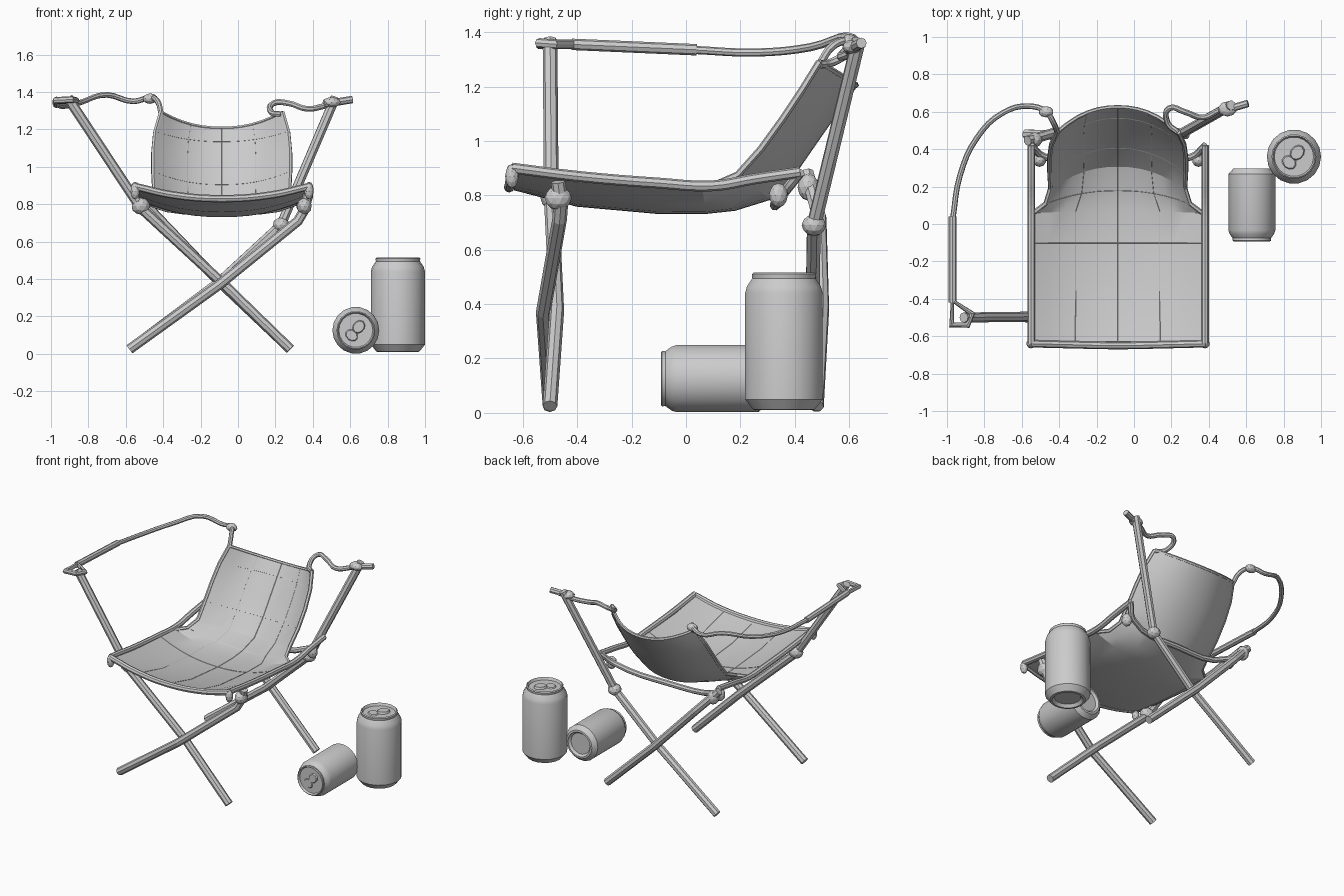
import bpy, bmesh, math
from mathutils import Vector, Matrix

if "Cube" in bpy.data.objects:
    bpy.data.objects.remove(bpy.data.objects["Cube"])


def mesh_object(name, bm):
    bmesh.ops.recalc_face_normals(bm, faces=bm.faces)
    me = bpy.data.meshes.new(name)
    bm.to_mesh(me)
    bm.free()
    ob = bpy.data.objects.new(name, me)
    bpy.context.collection.objects.link(ob)
    return ob


def activate(ob):
    bpy.ops.object.select_all(action='DESELECT')
    ob.select_set(True)
    bpy.context.view_layer.objects.active = ob


def tube(name, pts, r, smooth=False, closed=False, res=2):
    cu = bpy.data.curves.new(name, 'CURVE')
    cu.dimensions = '3D'
    cu.bevel_depth = r
    cu.bevel_resolution = res
    cu.use_fill_caps = True
    cu.resolution_u = 4
    if smooth:
        sp = cu.splines.new('BEZIER')
        sp.bezier_points.add(len(pts) - 1)
        for bp, p in zip(sp.bezier_points, pts):
            bp.co = p
            bp.handle_left_type = bp.handle_right_type = 'AUTO'
    else:
        sp = cu.splines.new('POLY')
        sp.points.add(len(pts) - 1)
        for sp_p, p in zip(sp.points, pts):
            sp_p.co = (*p, 1)
    sp.use_cyclic_u = closed
    sp.use_smooth = False
    ob = bpy.data.objects.new(name, cu)
    bpy.context.collection.objects.link(ob)
    activate(ob)
    bpy.ops.object.convert(target='MESH')
    return bpy.context.object


def knot(name, loc, size):
    bm = bmesh.new()
    bmesh.ops.create_icosphere(bm, subdivisions=2, radius=1)
    bm.transform(Matrix.Translation(loc) @ Matrix.Diagonal((*size, 1)))
    return mesh_object(name, bm)


# Crossed legs: the left front and right rear poles run up past the seat
legs = {
    "front_tall_leg": [(-.91, -.5, 1.37), (-.52, -.495, .78), (-.08, -.475, .375), (.28, -.5, .025)],
    "front_short_leg": [(-.58, -.5, .025), (-.1, -.525, .37), (.32, -.465, .71), (.355, -.46, .77), (.375, -.47, .85)],
    "rear_tall_leg": [(.52, .635, 1.37), (.23, .47, .69), (-.1, .465, .385), (-.58, .48, .025)],
    "rear_short_leg": [(-.57, .445, .88), (-.42, .49, .72), (-.1, .5, .385), (.28, .48, .025)],
}
for name, pts in legs.items():
    tube(name, pts, .027)

# Lashings where poles meet the seat frame
for i, (loc, size) in enumerate([
        ((-.52, -.49, .79), (.05, .045, .045)), ((.355, -.47, .79), (.04, .05, .045)),
        ((.23, .47, .69), (.045, .045, .04)), ((-.53, .45, .83), (.04, .04, .05)),
        ((.345, .34, .80), (.035, .035, .045)), ((-.505, .34, .80), (.035, .035, .045)),
        ((-.55, -.64, .87), (.025, .025, .045)), ((.38, -.64, .87), (.025, .025, .045))]):
    knot(f"lashing_{i + 1}", loc, size)

# Seat frame: side rails and sagging cross bars
rail = [(-.64, .9), (-.4, .87), (-.1, .845), (.1, .835), (.25, .86), (.42, .885)]
for side, x in (("left", -.55), ("right", .38)):
    tube(f"{side}_seat_rail", [(x, y, z) for y, z in rail], .02, smooth=True)
tube("front_seat_bar", [(-.55, -.64, .895), (-.35, -.645, .85), (-.085, -.65, .83),
                        (.18, -.645, .85), (.38, -.64, .895)], .02, smooth=True)
tube("rear_seat_bar", [(-.55, .42, .885), (-.48, .36, .81), (-.085, .33, .765),
                       (.31, .36, .81), (.38, .42, .885)], .019, smooth=True)

# Sling: rows of half width, centre y z, edge y z, from the seat front to the back top
rows = [(.455, -.63, .825, -.63, .89), (.45, -.4, .765, -.4, .855), (.45, -.1, .738, -.1, .835),
        (.45, .07, .738, .06, .828), (.385, .18, .75, .11, .84), (.36, .31, .79, .19, .875),
        (.365, .41, .9, .275, .97), (.365, .5, 1.03, .355, 1.08), (.355, .57, 1.13, .425, 1.185),
        (.325, .625, 1.205, .49, 1.29)]


def sling(u, v):
    i = min(int(v), len(rows) - 2)
    hw, cy, cz, ey, ez = Vector(rows[i]).lerp(Vector(rows[i + 1]), v - i)
    k = abs(u) ** 2.2
    return Vector((-.087 + hw * u, cy + (ey - cy) * k, cz + (ez - cz) * k))


bm = bmesh.new()
N, last = 12, len(rows) - 1
grid = [[bm.verts.new(sling(2 * i / N - 1, v)) for i in range(N + 1)] for v in range(last + 1)]
for a, b in zip(grid, grid[1:]):
    for i in range(N):
        bm.faces.new((a[i], a[i + 1], b[i + 1], b[i]))
seat = mesh_object("sling_seat", bm)
mod = seat.modifiers.new("thickness", 'SOLIDIFY')
mod.thickness = .014
mod.offset = 0
activate(seat)
bpy.ops.object.modifier_apply(modifier=mod.name)
bpy.ops.object.shade_smooth_by_angle(angle=math.radians(20))

# Hems and stitched seams
for side, u in (("left", -1), ("right", 1)):
    tube(f"{side}_hem", [sling(u, v) for v in range(3, last + 1)], .013, res=1)
tube("top_hem", [sling(2 * i / N - 1, last) for i in range(N + 1)], .011, res=1)
for n, u in enumerate((-.5, 0, .5)):
    tube(f"long_seam_{n + 1}", [sling(u, v) + Vector((0, -.002, .004)) for v in range(last + 1)], .005, res=0)
for n, v in enumerate((2, 4, 6, 8)):
    tube(f"cross_seam_{n + 1}", [sling(2 * i / N - 1, v) + Vector((0, -.002, .004)) for i in range(N + 1)],
         .005, res=0)

# Straps tying the back to the tall poles
tube("left_strap", [(-.41, .49, 1.28), (-.43, .54, 1.35), (-.47, .6, 1.37), (-.56, .63, 1.35), (-.7, .595, 1.385),
                    (-.84, .46, 1.345), (-.93, .26, 1.325), (-.97, .02, 1.335)], .015, smooth=True)
tube("left_strap_sleeve", [(-.97, .04, 1.335), (-.97, -.42, 1.355)], .021)
tube("left_pole_loop", [(-.97, -.41, 1.355), (-.975, -.54, 1.355), (-.89, -.54, 1.36), (-.865, -.48, 1.355)],
     .018, closed=True)
tube("right_strap", [(.235, .49, 1.28), (.18, .54, 1.29), (.19, .62, 1.34), (.27, .6, 1.34), (.37, .57, 1.31),
                     (.46, .61, 1.325), (.6, .64, 1.36)], .016, smooth=True)
knot("left_strap_knot", (-.47, .6, 1.365), (.04, .03, .028))
knot("right_strap_knot", (.5, .615, 1.345), (.05, .04, .028))
tube("right_strap_end", [(.46, .6, 1.335), (.61, .645, 1.36)], .02)


# Drinks cans: lathed profile with a pull tab on the lid
def can(name, matrix):
    profile = [(0, .03), (.085, .03), (.1, .01), (.115, .012), (.145, .05), (.145, .44), (.138, .465),
               (.118, .495), (.12, .51), (.113, .516), (.105, .498), (0, .498)]
    bm = bmesh.new()
    vs = [bm.verts.new((r, 0, z)) for r, z in profile]
    es = [bm.edges.new(p) for p in zip(vs, vs[1:])]
    bmesh.ops.spin(bm, geom=vs + es, axis=(0, 0, 1), cent=(0, 0, 0), angle=math.tau, steps=18)
    bmesh.ops.remove_doubles(bm, verts=bm.verts, dist=1e-4)
    bm.transform(matrix)
    body = mesh_object(name, bm)
    activate(body)
    bpy.ops.object.shade_smooth_by_angle(angle=math.radians(25))
    turn = Matrix.Rotation(math.radians(-40), 4, 'Z')
    bm = bmesh.new()
    for y, sx, sy, h in ((.028, .036, .045, .014), (-.04, .042, .034, .006)):
        bmesh.ops.create_cone(bm, cap_ends=True, segments=10, radius1=1, radius2=.85, depth=1,
                              matrix=turn @ Matrix.Translation((0, y, .498 + h / 2))
                              @ Matrix.Diagonal((sx, sy, h, 1)))
    bm.transform(matrix)
    mesh_object(name + "_tab", bm)


can("standing_can", Matrix.Translation((.855, .36, 0)))
can("lying_can", Matrix.Translation((.63, .305, .126)) @ Matrix.Rotation(math.pi / 2, 4, 'X')
    @ Matrix.Diagonal((.865, .865, .77, 1)))
